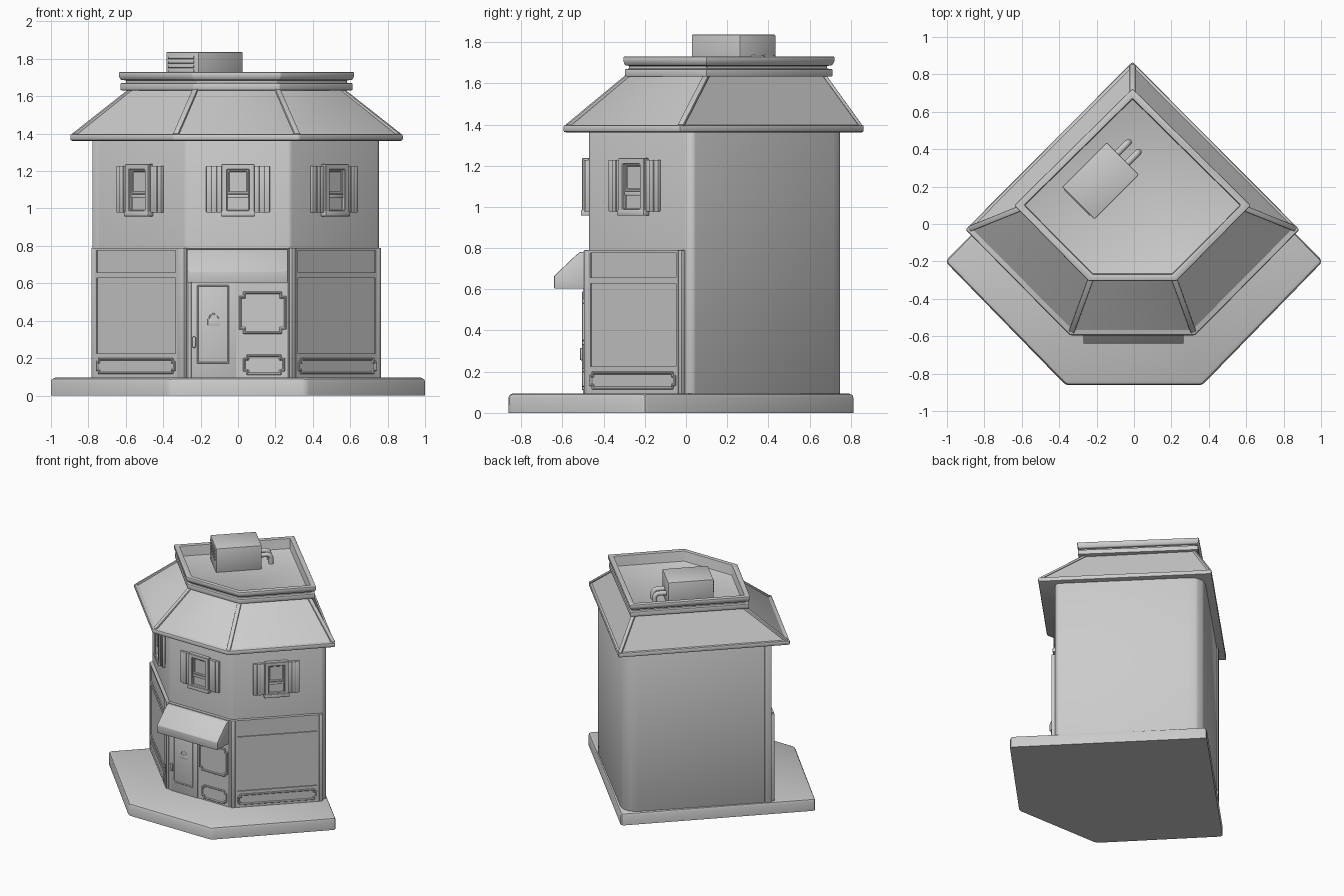
import bpy, bmesh, math
from mathutils import Vector

if "Cube" in bpy.data.objects:
    bpy.data.objects.remove(bpy.data.objects["Cube"], do_unlink=True)

grey = bpy.data.materials.new("plain_grey")
grey.use_nodes = True
COLOUR = (0.6, 0.6, 0.6, 1)
grey.diffuse_color = COLOUR
grey.node_tree.nodes["Principled BSDF"].inputs["Base Color"].default_value = COLOUR


def loft(name, rings, bevel=0.0, segments=2):
    """Bridge rings of points, cap both ends, round the edges above ground."""
    bm = bmesh.new()
    loops = [[bm.verts.new(p) for p in ring] for ring in rings]
    n = len(loops[0])
    for a, b in zip(loops, loops[1:]):
        for i in range(n):
            j = (i + 1) % n
            bm.faces.new((a[i], a[j], b[j], b[i]))
    bm.faces.new(loops[0][::-1])
    bm.faces.new(loops[-1])
    bmesh.ops.recalc_face_normals(bm, faces=bm.faces)
    if bevel:
        edges = [e for e in bm.edges if e.calc_face_angle(0) > 0.3
                 and max(v.co.z for v in e.verts) > 0.001]
        bmesh.ops.bevel(bm, geom=edges, offset=bevel, segments=segments,
                        profile=0.5, affect='EDGES', clamp_overlap=True)
    mesh = bpy.data.meshes.new(name)
    bm.to_mesh(mesh)
    bm.free()
    mesh.materials.append(grey)
    ob = bpy.data.objects.new(name, mesh)
    bpy.context.collection.objects.link(ob)
    bpy.ops.object.select_all(action='DESELECT')
    ob.select_set(True)
    bpy.context.view_layer.objects.active = ob
    bpy.ops.object.shade_smooth_by_angle()


def plan(front_x, front_y, side_x, side_y, back_y, cx=0.0):
    """Five-sided corner-building plan."""
    return [(cx - front_x, front_y), (cx + front_x, front_y), (cx + side_x, side_y),
            (cx, back_y), (cx - side_x, side_y)]


def storey(name, levels, bevel=0.0):
    loft(name, [[(x, y, z) for x, y in pts] for pts, z in levels], bevel)


def on_wall(wall, u, z, d):
    """Point u along a wall, at height z, d out from its surface."""
    x, y, deg = wall
    c, s = math.cos(math.radians(deg)), math.sin(math.radians(deg))
    return (x + u * c + d * s, y + u * s - d * c, z)


def notched(u0, u1, z0, z1, k):
    if not k:
        return [(u0, z0), (u1, z0), (u1, z1), (u0, z1)]
    return [(u0 + k, z0), (u1 - k, z0), (u1 - k, z0 + k), (u1, z0 + k),
            (u1, z1 - k), (u1 - k, z1 - k), (u1 - k, z1), (u0 + k, z1),
            (u0 + k, z1 - k), (u0, z1 - k), (u0, z0 + k), (u0 + k, z0 + k)]


def block(name, wall, u0, u1, z0, z1, d0, d1, bevel=0.004):
    pts = notched(u0, u1, z0, z1, 0)
    loft(name, [[on_wall(wall, u, z, d) for u, z in pts] for d in (d0, d1)], bevel)


def panel(name, wall, u0, u1, z0, z1, d, rim=0.015, recess=0.012, notch=0, bevel=0.003):
    """Raised rim around a recessed field."""
    outer = notched(u0, u1, z0, z1, notch)
    inner = notched(u0 + rim, u1 - rim, z0 + rim, z1 - rim, notch)
    rings = [(outer, 0.0), (outer, d), (inner, d), (inner, d - recess)]
    loft(name, [[on_wall(wall, u, z, h) for u, z in r] for r, h in rings], bevel, 1)


def tube(name, points, radius):
    cu = bpy.data.curves.new(name, 'CURVE')
    cu.dimensions = '3D'
    cu.bevel_depth = radius
    cu.bevel_resolution = 3
    cu.use_fill_caps = True
    sp = cu.splines.new('POLY')
    sp.points.add(len(points) - 1)
    for p, co in zip(sp.points, points):
        p.co = (*co, 1)
    sp.use_smooth = True
    cu.materials.append(grey)
    bpy.context.collection.objects.link(bpy.data.objects.new(name, cu))


def batten(name, p, q, w, h):
    """Square strip running between two points."""
    p, q = Vector(p), Vector(q)
    side = (q - p).cross(Vector((0, 0, 1))).normalized() * w / 2
    up = side.cross(q - p).normalized() * h
    loft(name, [[e - side - up, e + side - up, e + side + up, e - side + up]
                for e in (p, q)], 0.004)


FRONT = (0, -0.47, 0)
RIGHT = (0.515, -0.235, 45)
LEFT = (-0.515, -0.235, -45)

# Pavement slab
slab = plan(0.365, -0.862, 1.01, -0.2, 0.822)
storey("pavement", [(slab, 0), (slab, 0.095)], 0.022)

# Main walls: clipped side corners and a rounded rear corner
half = [(0.28, -0.47), (0.75, 0.0), (0.757, 0.038), (0.08, 0.715), (0.03, 0.748)]
walls = half + [(-x, y) for x, y in reversed(half)]
storey("walls", [(walls, 0.08), (walls, 1.39)], 0.012)
block("left_corner_post", LEFT, -0.376, -0.325, 0.09, 1.38, -0.05, 0.0, 0.006)

# Ground floor facing
shop = [(-0.266, -0.495), (0.266, -0.495), (0.745, -0.015), (0.7, 0.02), (-0.72, 0.04), (-0.765, 0.005)]
storey("shop_facing", [(shop, 0.08), (shop, 0.788)])

# Diagonal shopfronts: flush frame with recessed sign and window
for side, wall, start, a, b, end in (("right", RIGHT, -0.345, -0.316, 0.303, 0.328),
                                     ("left", LEFT, -0.357, -0.332, 0.296, 0.345)):
    block(side + "_shop_stile", wall, start, a, 0.09, 0.79, 0, 0.025, 0.003)
    block(side + "_shop_stile", wall, b, end, 0.09, 0.79, 0, 0.025, 0.003)
    panel(side + "_sign_board", wall, a, b, 0.643, 0.79, 0.025, 0.015, 0.008, 0, 0)
    panel(side + "_shop_window", wall, a, b, 0.208, 0.643, 0.025, 0.016, 0.008, 0, 0)
    block(side + "_shop_base", wall, a, b, 0.09, 0.208, 0, 0.025, 0)
    panel(side + "_kick_panel", wall, a + 0.016, b - 0.016, 0.114, 0.2, 0.034, 0.01, 0.007, 0.016)

# Upper windows with shutters
for side, wall, mid in (("front", FRONT, 0.0), ("right", RIGHT, -0.011), ("left", LEFT, -0.003)):
    panel(side + "_window_frame", wall, mid - 0.088, mid + 0.088, 0.96, 1.238, 0.034, 0.03, 0.024)
    block(side + "_window_sill", wall, mid - 0.092, mid + 0.092, 0.958, 0.985, 0, 0.04)
    block(side + "_window_rail", wall, mid - 0.058, mid + 0.058, 1.055, 1.075, 0, 0.022)
    panel(side + "_window_sash", wall, mid - 0.06, mid + 0.06, 1.075, 1.21, 0.02, 0.012, 0.008)
    for s in (-1, 1):
        for i in range(3):
            u0, u1 = sorted(mid + s * (0.086 + k * 0.028) for k in (i, i + 1))
            block(side + "_shutter_slat", wall, u0, u1, 0.978, 1.228, 0, 0.02 + 0.006 * (i % 2), 0.003)

# Door
block("door", FRONT, -0.25, -0.01, 0.09, 0.62, 0, 0.03)
panel("door_glass", FRONT, -0.22, -0.048, 0.17, 0.59, 0.036, 0.008, 0.01)
block("door_handle", FRONT, -0.245, -0.225, 0.255, 0.315, 0.02, 0.045, 0.006)
block("door_plate", FRONT, -0.162, -0.098, 0.375, 0.41, 0.02, 0.032, 0.002)
tube("door_plate_hanger", [on_wall(FRONT, -0.13 + 0.027 * math.cos(math.pi * i / 8),
                                   0.4 + 0.038 * math.sin(math.pi * i / 8), 0.028)
                           for i in range(9)], 0.004)

# Notched front window and lower panel
panel("small_shop_window", FRONT, 0.005, 0.258, 0.33, 0.555, 0.036, 0.01, 0.008, 0.022)
panel("small_kick_panel", FRONT, 0.028, 0.25, 0.11, 0.218, 0.036, 0.009, 0.007, 0.018)

# Awning
canopy = [(-0.47, 0.787), (-0.515, 0.78), (-0.535, 0.765), (-0.64, 0.665), (-0.64, 0.603), (-0.47, 0.603)]
loft("awning", [[(x, y, z) for y, z in canopy] for x in (-0.27, 0.265)], 0.004)

# Roof: eave, slopes, hip battens
SHIFT = -0.008
eave = plan(0.335, -0.595, 0.893, -0.03, 0.867, SHIFT)
slope_low = plan(0.325, -0.575, 0.87, -0.025, 0.848, SHIFT)
slope_top = plan(0.218, -0.28, 0.56, 0.1, 0.672, SHIFT)
storey("eave", [(eave, 1.362), (eave, 1.398)], 0.01)
storey("roof_slopes", [(slope_low, 1.39), (slope_top, 1.64)])
for p, q in zip(slope_low, slope_top):
    batten("hip_batten", (*p, 1.394), (*q, 1.638), 0.03, 0.008)

# Cornice, neck and parapet around a sunken flat roof
cornice = plan(0.23, -0.296, 0.624, 0.1, 0.714, SHIFT)
neck = plan(0.218, -0.276, 0.592, 0.1, 0.686, SHIFT)
rim_low = plan(0.23, -0.295, 0.62, 0.1, 0.71, SHIFT)
rim_top = plan(0.236, -0.304, 0.632, 0.1, 0.724, SHIFT)
deck = plan(0.212, -0.268, 0.578, 0.1, 0.67, SHIFT)
storey("cornice_and_parapet", [(cornice, 1.632), (cornice, 1.67), (neck, 1.67), (neck, 1.686),
                               (rim_low, 1.686), (rim_top, 1.706), (rim_top, 1.73),
                               (deck, 1.73), (deck, 1.648)], 0.006)

# Rooftop vent unit with louvres and pipes
VENT = (-0.298, 0.112, -45)
block("vent_unit", VENT, -0.122, 0.122, 1.64, 1.837, -0.336, 0, 0.006)
for i in range(4):
    z = 1.728 + i * 0.024
    block("vent_louvre", VENT, -0.105, 0.09, z, z + 0.015, -0.01, 0.006, 0.003)
for u in (-0.04, 0.035):
    bend = [(-0.39 - 0.03 * math.sin(t), 1.69 + 0.03 * math.cos(t))
            for t in (math.pi / 2 * i / 6 for i in range(7))]
    path = [(-0.32, 1.72)] + bend + [(-0.42, 1.64)]
    tube("vent_pipe", [on_wall(VENT, u, z, d) for d, z in path], 0.018)
